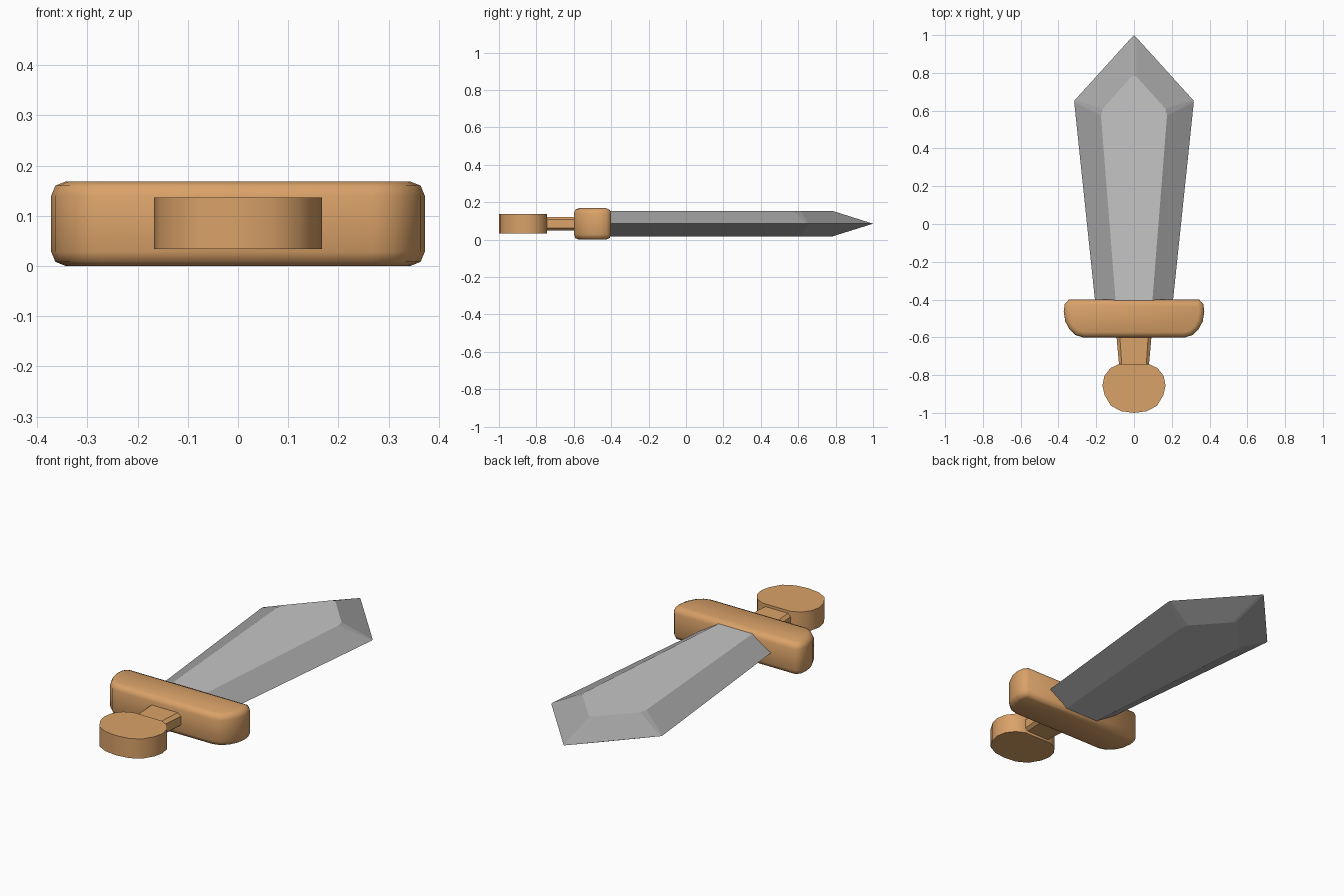
import bpy, bmesh, math

if "Cube" in bpy.data.objects:
    bpy.data.objects.remove(bpy.data.objects["Cube"])


def material(name, rgb):
    m = bpy.data.materials.new(name)
    m.diffuse_color = (*rgb, 1)
    m.use_nodes = True
    m.node_tree.nodes["Principled BSDF"].inputs["Base Color"].default_value = m.diffuse_color
    return m


wood = material("wood", (0.70, 0.36, 0.14))
steel = material("light_steel", (0.56, 0.56, 0.56))
edge_steel = material("edge_steel", (0.38, 0.38, 0.38))


def mirrored(half):
    """Close a right-hand half outline (start to end) by mirroring in x."""
    return half + [(-x, y) for x, y in reversed(half) if x > 0]


def loft(name, layers, mats, bevel=0, smooth=None):
    """Stack outlines (outline, z) of equal point count and cap both ends."""
    bm = bmesh.new()
    rings = [[bm.verts.new((x, y, z)) for x, y in pts] for pts, z in layers]
    for a, b in zip(rings, rings[1:]):
        for i in range(len(a)):
            j = (i + 1) % len(a)
            f = bm.faces.new((a[i], a[j], b[j], b[i]))
            f.material_index = len(mats) - 1
    bm.faces.new(rings[0])
    bm.faces.new(rings[-1])
    bmesh.ops.recalc_face_normals(bm, faces=bm.faces)
    if bevel:
        sharp = [e for e in bm.edges if e.calc_face_angle(0) > math.radians(50)]
        bmesh.ops.bevel(bm, geom=sharp, offset=bevel, segments=2,
                        profile=0.5, affect='EDGES', clamp_overlap=True)
    me = bpy.data.meshes.new(name)
    bm.to_mesh(me)
    bm.free()
    ob = bpy.data.objects.new(name, me)
    bpy.context.collection.objects.link(ob)
    for m in mats:
        me.materials.append(m)
    if smooth:
        bpy.ops.object.select_all(action='DESELECT')
        ob.select_set(True)
        bpy.context.view_layer.objects.active = ob
        bpy.ops.object.shade_smooth_by_angle(angle=math.radians(smooth))
    return ob


MID = 0.085

# Blade: wide cutting outline at mid height, narrower flats above and below
cutting = mirrored([(0.206, -0.41), (0.3165, 0.645), (0.314, 0.655), (0.012, 0.988), (0, 1.0)])
flat = mirrored([(0.097, -0.41), (0.175, 0.575), (0.165, 0.612), (0.015, 0.778), (0, 0.785)])
loft("blade", [(flat, 0.018), (cutting, MID), (flat, 0.153)], [steel, edge_steel])

# Crossguard: rounded bar, rounder on the handle side
guard = mirrored([(0.27, -0.60), (0.31, -0.588), (0.342, -0.558), (0.364, -0.515),
                  (0.372, -0.465), (0.367, -0.425), (0.345, -0.40)])
loft("crossguard", [(guard, 0.0), (guard, 0.168)], [wood], bevel=0.028, smooth=50)

# Grip: slightly tapering bar with chamfered long edges
grip_side = mirrored([(0.078, -0.76), (0.094, -0.58)])
grip_flat = mirrored([(0.064, -0.76), (0.076, -0.58)])
loft("grip", [(grip_flat, 0.048), (grip_side, 0.062), (grip_side, 0.108), (grip_flat, 0.122)], [wood])

# Pommel: round disc with a flat where it meets the grip
pommel = mirrored([(0, -1.0), (0.068, -0.991), (0.122, -0.962), (0.156, -0.905),
                   (0.167, -0.855), (0.157, -0.805), (0.125, -0.763), (0.08, -0.742)])
loft("pommel", [(pommel, 0.034), (pommel, 0.136)], [wood], smooth=40)
